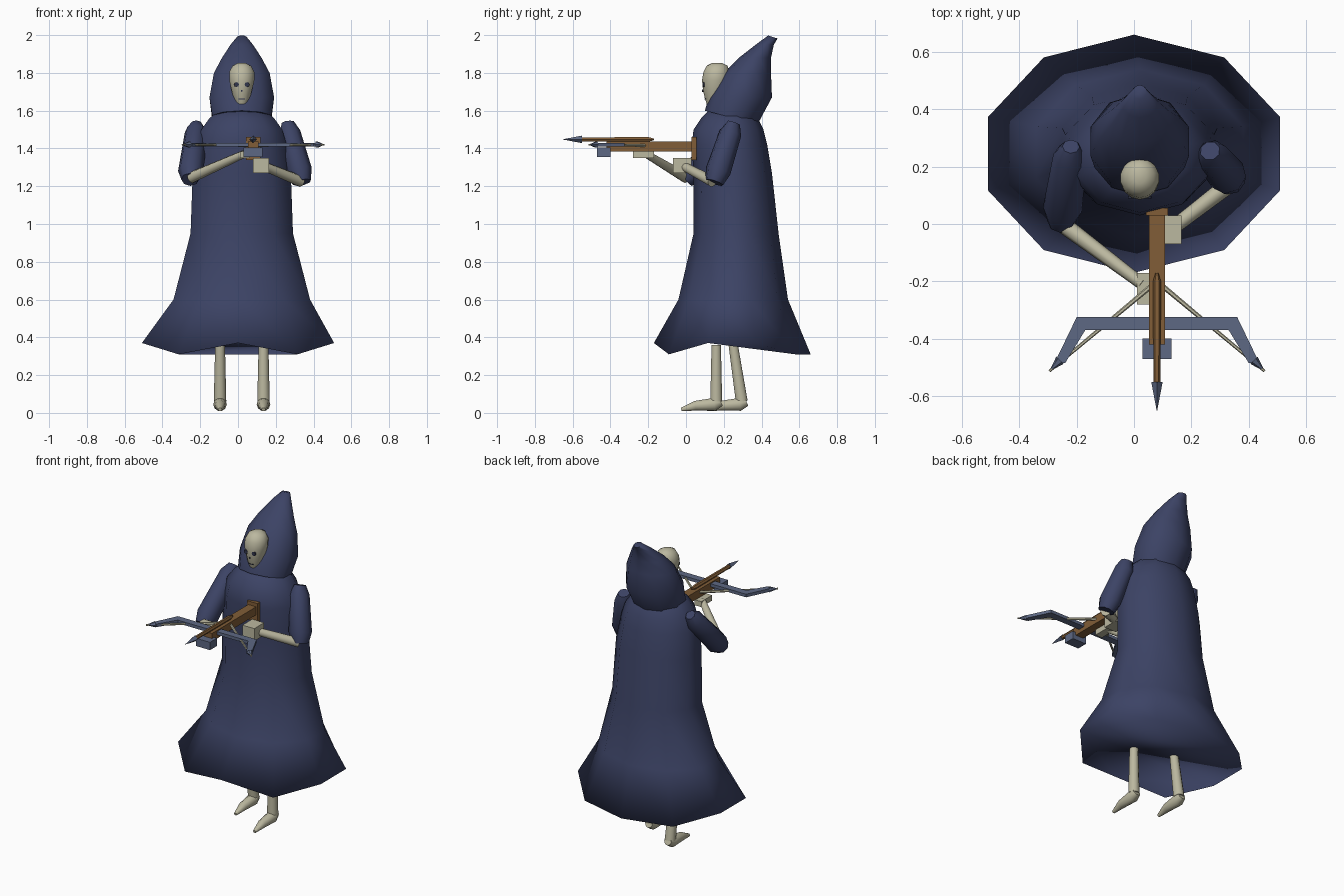
import bpy
import bmesh
import math
from mathutils import Vector

if "Cube" in bpy.data.objects:
    bpy.data.objects.remove(bpy.data.objects["Cube"], do_unlink=True)


def material(name, colour):
    m = bpy.data.materials.new(name)
    m.use_nodes = True
    m.diffuse_color = (*colour, 1)
    m.node_tree.nodes["Principled BSDF"].inputs["Base Color"].default_value = (*colour, 1)
    return m


CLOTH = material("navy cloth", (0.045, 0.056, 0.13))
BONE = material("pale bone", (0.5, 0.48, 0.35))
WOOD = material("brown wood", (0.22, 0.11, 0.038))
STEEL = material("blue steel", (0.11, 0.14, 0.23))
DARK = material("dark sockets", (0.03, 0.035, 0.07))


def finish(name, bm, mat, smooth=None):
    bmesh.ops.recalc_face_normals(bm, faces=bm.faces)
    mesh = bpy.data.meshes.new(name)
    bm.to_mesh(mesh)
    bm.free()
    mesh.materials.append(mat)
    ob = bpy.data.objects.new(name, mesh)
    bpy.context.collection.objects.link(ob)
    if smooth:
        bpy.ops.object.select_all(action="DESELECT")
        ob.select_set(True)
        bpy.context.view_layer.objects.active = ob
        bpy.ops.object.shade_smooth_by_angle(angle=math.radians(smooth))
    return ob


def skin(name, rings, mat, smooth=None):
    """Join matching rings of points into a closed surface."""
    bm = bmesh.new()
    loops = [[bm.verts.new(p) for p in ring] for ring in rings]
    n = len(loops[0])
    for a, b in zip(loops, loops[1:]):
        for i in range(n):
            j = (i + 1) % n
            bm.faces.new((a[i], a[j], b[j], b[i]))
    bm.faces.new(loops[0])
    bm.faces.new(loops[-1])
    return finish(name, bm, mat, smooth)


def oval(z, rx, front, back, sides, cx=0.02, tilt=0):
    """Level ring between two depths; the tilt raises its front."""
    pts = []
    for i in range(sides):
        a = math.tau * i / sides
        c = math.cos(a)
        pts.append(Vector((cx + rx * math.sin(a),
                           (front + back) / 2 + c * (back - front) / 2, z - tilt * c)))
    return pts


def tube(name, path, radii, mat, sides=8, smooth=50):
    path = [Vector(p) for p in path]
    rings = []
    for k, p in enumerate(path):
        d = path[min(k + 1, len(path) - 1)] - path[max(k - 1, 0)]
        q = d.to_track_quat("Z", "Y")
        rings.append([p + q @ Vector((radii[k] * math.cos(math.tau * i / sides),
                                      radii[k] * math.sin(math.tau * i / sides), 0))
                      for i in range(sides)])
    return skin(name, rings, mat, smooth)


def box(name, low, high, mat):
    rings = [[(low[0], low[1], z), (high[0], low[1], z),
              (high[0], high[1], z), (low[0], high[1], z)] for z in (low[2], high[2])]
    return skin(name, rings, mat)


# Robe: flared skirt, uneven hem, rounded shoulders
hem = oval(0.31, 0.535, -0.17, 0.66, 10, cx=0)
for p in hem:
    if abs(p.x) > 0.45 or p.y < -0.15:
        p.z += 0.06
body = [(0.6, 0.38, -0.04, 0.54), (0.95, 0.285, 0.04, 0.49), (1.27, 0.273, 0.04, 0.455),
        (1.42, 0.25, 0.03, 0.43), (1.5, 0.225, 0.04, 0.41), (1.56, 0.18, 0.08, 0.38),
        (1.6, 0.13, 0.12, 0.35)]
skin("robe", [hem] + [oval(*r, 10) for r in body], CLOTH, 180)

# Hood: peak swept to the back
hood = [(1.565, 0.165, 0.1, 0.38, 0.035), (1.67, 0.18, 0.12, 0.455, 0), (1.8, 0.155, 0.2, 0.45, 0),
        (1.88, 0.11, 0.28, 0.45, 0), (1.95, 0.062, 0.37, 0.465, 0), (1.99, 0.025, 0.435, 0.485, 0.008)]
skin("hood", [oval(z, rx, f, b, 10, tilt=t) for z, rx, f, b, t in hood], CLOTH, 70)

# Skull
skull = [(1.635, 0.03, 0.11, 0.18), (1.665, 0.044, 0.1, 0.2), (1.71, 0.056, 0.09, 0.22),
         (1.76, 0.068, 0.085, 0.23), (1.805, 0.068, 0.092, 0.23), (1.838, 0.05, 0.11, 0.22),
         (1.853, 0.02, 0.14, 0.19)]
skin("skull", [oval(*r, 14) for r in skull], BONE, 60)
for side, x in (("right", -0.008), ("left", 0.048)):
    tube(side + "_eye_socket", [(x, 0.098, 1.738), (x, 0.089, 1.738)], [0.013, 0.013], DARK)
tube("nose_hole", [(0.02, 0.092, 1.705), (0.02, 0.086, 1.705)], [0.007, 0.007], DARK, 3)
box("mouth", (0.002, 0.099, 1.66), (0.038, 0.105, 1.664), DARK)

# Sleeves and forearms
tube("right_sleeve", [(-0.22, 0.27, 1.53), (-0.222, 0.235, 1.485), (-0.25, 0.05, 1.28),
                      (-0.255, 0.0, 1.235)], [0.03, 0.06, 0.068, 0.045], CLOTH)
tube("left_sleeve", [(0.265, 0.255, 1.535), (0.272, 0.235, 1.48), (0.325, 0.17, 1.28),
                     (0.338, 0.15, 1.22)], [0.035, 0.06, 0.068, 0.05], CLOTH)
tube("right_forearm", [(-0.25, 0.0, 1.245), (0.03, -0.21, 1.37)], [0.03, 0.021], BONE)
tube("left_forearm", [(0.335, 0.14, 1.225), (0.14, -0.01, 1.305)], [0.03, 0.025], BONE)
box("right_hand", (0.01, -0.28, 1.35), (0.06, -0.17, 1.385), BONE)
box("left_hand", (0.08, -0.07, 1.27), (0.165, 0.03, 1.35), BONE)

# Legs and feet, the right one set back
for side, x, top, ankle in (("right", -0.095, 0.25, 0.295), ("left", 0.135, 0.16, 0.16)):
    tube(side + "_leg", [(x, top, 0.36), (x, ankle, 0.06)], [0.026, 0.033], BONE, 10)
    tube(side + "_foot", [(x, ankle + 0.025, 0.06), (x, ankle - 0.01, 0.045),
                          (x, ankle - 0.11, 0.038), (x, ankle - 0.185, 0.018)],
         [0.026, 0.036, 0.027, 0.01], BONE, 10)

# Crossbow stock, butt and front block
BOW_X = 0.08
box("stock", (0.052, -0.42, 1.385), (0.108, 0.04, 1.437), WOOD)
box("butt", (0.042, 0.03, 1.34), (0.118, 0.055, 1.46), WOOD)
box("front_block", (0.03, -0.47, 1.355), (0.13, -0.4, 1.405), STEEL)

# Bow plate, mirrored about the stock
half = [(0.28, -0.325), (0.355, -0.48), (0.32, -0.485), (0.25, -0.37)]
outline = half + [(-x, y) for x, y in reversed(half)]
skin("bow_limbs", [[(BOW_X + x, y, z) for x, y in outline] for z in (1.41, 1.43)], STEEL)
for side, s in (("right", -1), ("left", 1)):
    tip = (BOW_X + s * 0.375, -0.513, 1.42)
    tube(side + "_limb_tip", [(BOW_X + s * 0.338, -0.475, 1.42), tip], [0.018, 0.001], STEEL, 6)
    tube(side + "_string", [tip, (BOW_X, -0.2, 1.415)], [0.005, 0.009], BONE, 6)

# Bolt
tube("bolt_shaft", [(BOW_X, -0.17, 1.448), (BOW_X, -0.2, 1.448), (BOW_X, -0.56, 1.448)],
     [0.005, 0.014, 0.012], WOOD, 6, 30)
tube("bolt_point", [(BOW_X, -0.55, 1.448), (BOW_X, -0.65, 1.448)], [0.02, 0.001], STEEL, 4, 20)
